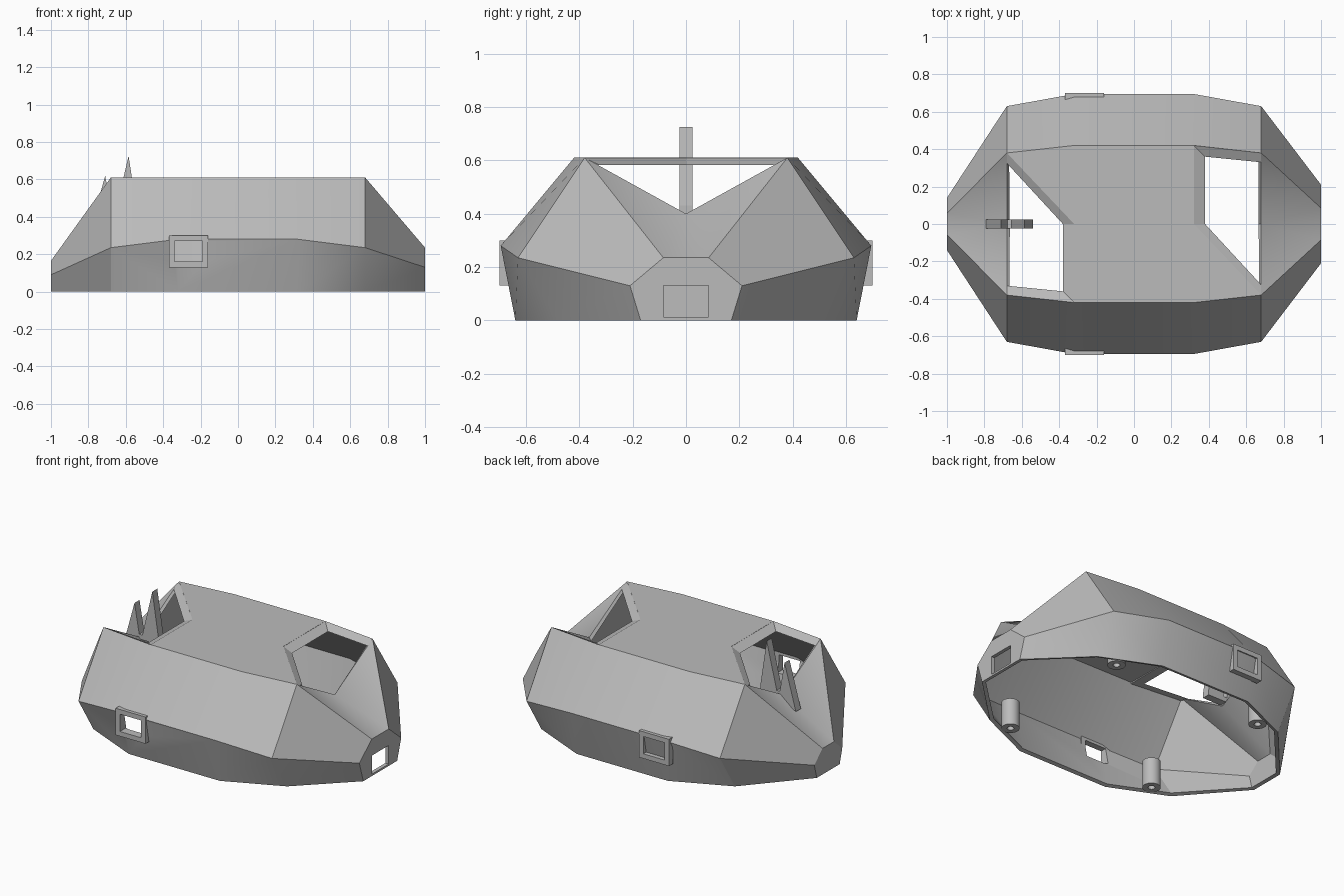
import bpy, bmesh, math
from mathutils import Vector

if "Cube" in bpy.data.objects:
    bpy.data.objects.remove(bpy.data.objects["Cube"])

GREY = bpy.data.materials.new("plain_grey")
GREY.use_nodes = True
COLOUR = (0.5, 0.5, 0.5, 1)
GREY.diffuse_color = COLOUR
GREY.node_tree.nodes["Principled BSDF"].inputs["Base Color"].default_value = COLOUR


def finish(name, bm):
    bmesh.ops.recalc_face_normals(bm, faces=bm.faces)
    mesh = bpy.data.meshes.new(name)
    bm.to_mesh(mesh)
    bm.free()
    mesh.materials.append(GREY)
    ob = bpy.data.objects.new(name, mesh)
    bpy.context.scene.collection.objects.link(ob)
    return ob


def activate(ob):
    bpy.ops.object.select_all(action='DESELECT')
    ob.select_set(True)
    bpy.context.view_layer.objects.active = ob


def smooth(ob):
    activate(ob)
    bpy.ops.object.shade_smooth_by_angle(angle=math.radians(30))


def extrude(name, faces, depth):
    """Thicken a set of flat faces along a vector."""
    bm = bmesh.new()
    for f in faces:
        bm.faces.new([bm.verts.new(p) for p in f])
    bmesh.ops.remove_doubles(bm, verts=bm.verts, dist=0.0001)
    new = bmesh.ops.extrude_face_region(bm, geom=bm.faces[:], use_keep_orig=True)["geom"]
    moved = [v for v in new if isinstance(v, bmesh.types.BMVert)]
    bmesh.ops.translate(bm, verts=moved, vec=depth)
    return finish(name, bm)


def ring(name, outer, inner, depth):
    n = len(outer)
    quads = [(outer[i], outer[(i + 1) % n], inner[(i + 1) % n], inner[i]) for i in range(n)]
    return extrude(name, quads, depth)


def rect(x0, x1, z0, z1, y):
    return [(x0, y, z0), (x1, y, z0), (x1, y, z1), (x0, y, z1)]


# Hull: each station gives the (y, z) of bottom edge, widest line and top edge
TAIL = [(0.115, 0), (0.14, 0.09), (0.057, 0.165)]
SHOULDER = [(0.48, 0), (0.63, 0.235), (0.38, 0.61)]
MIDDLE = [(0.64, 0), (0.695, 0.28), (0.42, 0.61)]
NOSE = [(0.17, 0), (0.21, 0.13), (0.085, 0.235)]
stations = [(-1, TAIL), (-0.68, SHOULDER), (-0.32, MIDDLE),
            (0.32, MIDDLE), (0.68, SHOULDER), (1, NOSE)]

bm = bmesh.new()
left, right = [[[bm.verts.new((x, s * y, z)) for y, z in sec] for x, sec in stations]
               for s in (1, -1)]
for side in (left, right):
    for a, b in zip(side, side[1:]):
        for k in (0, 1):
            bm.faces.new((a[k], b[k], b[k + 1], a[k + 1]))

# Ends: five-sided cap and a V-shaped notch
for tip, shoulder, x in ((0, 1, -0.68), (5, 4, 0.68)):
    l, r = left[tip], right[tip]
    bm.faces.new((l[0], l[1], l[2], r[2], r[1], r[0]))
    notch = bm.verts.new((x, 0, 0.4))
    bm.faces.new((l[2], r[2], notch))
    bm.faces.new((l[2], notch, left[shoulder][2]))
    bm.faces.new((r[2], notch, right[shoulder][2]))

# Deck, leaving one skewed opening at each end
inner_l, inner_r = bm.verts.new((-0.32, 0, 0.61)), bm.verts.new((0.32, 0, 0.61))
bm.faces.new((inner_l, inner_r, left[3][2], left[2][2]))
bm.faces.new((inner_l, right[2][2], right[3][2], inner_r))
bm.faces.new((inner_l, left[2][2], left[1][2]))
bm.faces.new((inner_r, right[3][2], right[4][2]))
bmesh.ops.recalc_face_normals(bm, faces=bm.faces)
deck_up = sum(f.normal.z * f.calc_area() for f in bm.faces) > 0
hull = finish("hull", bm)
if not deck_up:
    hull.data.flip_normals()

shell = hull.modifiers.new("wall", 'SOLIDIFY')
shell.thickness = 0.025
shell.offset = -1

# Cut the end port and the front side port
cutters = [
    extrude("end_port_cutter", [[(0.9, -0.085, 0.012), (0.9, 0.085, 0.012),
                                 (0.9, 0.085, 0.13), (0.9, -0.085, 0.13)]], Vector((0.2, 0, 0))),
    extrude("side_port_cutter", [rect(-0.34, -0.19, 0.16, 0.27, -0.8)], Vector((0, 0.25, 0))),
]
activate(hull)
bpy.ops.object.modifier_apply(modifier="wall")
for cutter in cutters:
    cutter.hide_render = True
    cut = hull.modifiers.new(cutter.name, 'BOOLEAN')
    cut.operation = 'DIFFERENCE'
    cut.solver = 'EXACT'
    cut.object = cutter
    activate(hull)
    bpy.ops.object.modifier_apply(modifier=cut.name)
for cutter in cutters:
    bpy.data.objects.remove(cutter)
smooth(hull)

# Sloping lips around the deck openings
top_edge = [(0.68, 0.38), (0.32, 0.42), (0.32, 0), (0.68, -0.38)]
low_edge = [(0.68, 0.33), (0.38, 0.36), (0.38, 0), (0.68, -0.325)]
for name, s in (("right_opening_lip", 1), ("left_opening_lip", -1)):
    bm = bmesh.new()
    loops = [[bm.verts.new((s * x, s * y, z)) for x, y in pts]
             for pts, z in ((top_edge, 0.609), (low_edge, 0.583), (top_edge, 0.583))]
    for a, b in zip(loops, loops[1:] + loops[:1]):
        for i in range(3):
            bm.faces.new((a[i], a[i + 1], b[i + 1], b[i]))
    for i in (0, 3):
        bm.faces.new([loop[i] for loop in loops])
    finish(name, bm)

# Raised frames around the side ports
for name, s in (("front_port_frame", -1), ("back_port_frame", 1)):
    ring(name, rect(-0.37, -0.16, 0.13, 0.3, s * 0.7),
         rect(-0.34, -0.19, 0.16, 0.27, s * 0.7), Vector((0, -s * 0.04, 0)))

# Upright fins and their connecting bar
fins = {"inner_fin": [(-0.655, 0.43), (-0.54, 0.43), (-0.585, 0.725)],
        "outer_fin": [(-0.79, 0.33), (-0.67, 0.39), (-0.71, 0.62)],
        "fin_bar": [(-0.73, 0.4), (-0.54, 0.4), (-0.54, 0.43), (-0.73, 0.43)]}
for name, pts in fins.items():
    extrude(name, [[(x, -0.025, z) for x, z in pts]], Vector((0, 0.05, 0)))


# Hollow screw posts inside the hull
def circle(cx, cy, radius):
    turn = [2 * math.pi * i / 24 for i in range(24)]
    return [(cx + radius * math.cos(t), cy + radius * math.sin(t), 0) for t in turn]


for sx, end in ((-1, "left"), (1, "right")):
    for sy, side in ((-1, "front"), (1, "back")):
        cx, cy = sx * 0.53, sy * 0.475
        post = ring(f"{side}_{end}_post", circle(cx, cy, 0.053), circle(cx, cy, 0.02),
                    Vector((0, 0, 0.17)))
        smooth(post)
